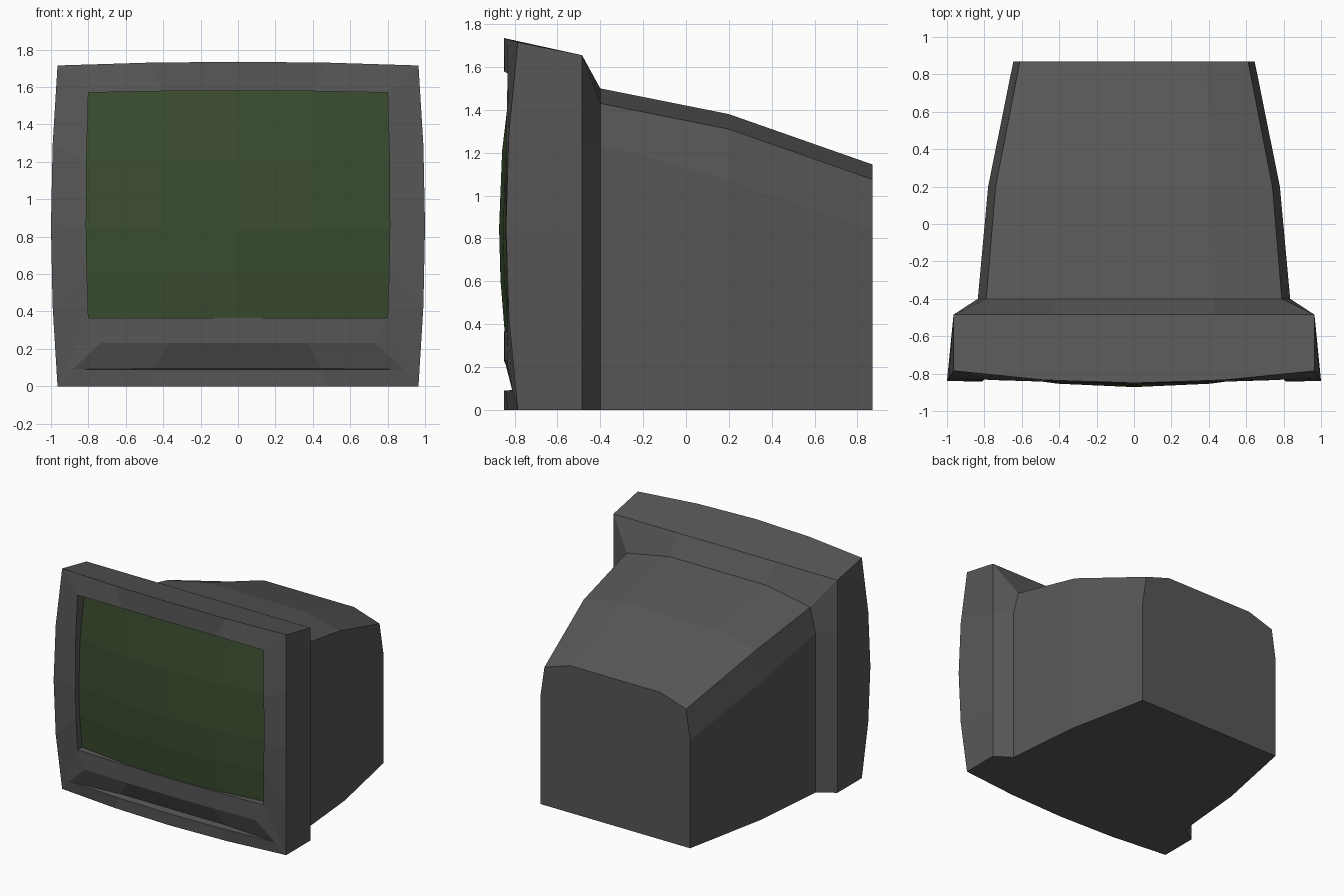
import bpy
import bmesh

cube = bpy.data.objects.get("Cube")
if cube:
    bpy.data.objects.remove(cube, do_unlink=True)


def make_material(name, rgb):
    mat = bpy.data.materials.new(name)
    mat.use_nodes = True
    mat.diffuse_color = (*rgb, 1)
    bsdf = mat.node_tree.nodes["Principled BSDF"]
    bsdf.inputs["Base Color"].default_value = (*rgb, 1)
    bsdf.inputs["Roughness"].default_value = 0.7
    return mat


grey = make_material("dark_grey_plastic", (0.095, 0.095, 0.095))
green = make_material("dark_green_glass", (0.042, 0.073, 0.028))


def strip(bm, a, b, closed=False):
    """Quads between two point lists of equal length."""
    n = len(a)
    for i in range(n if closed else n - 1):
        j = (i + 1) % n
        face(bm, [a[i], a[j], b[j], b[i]])


def face(bm, points):
    # coincident neighbours collapse a quad to a triangle
    unique = []
    for p in points:
        if p not in unique:
            unique.append(p)
    if len(unique) > 2:
        bm.faces.new([bm.verts.new(p) for p in unique])


def finish(bm, name, mat):
    bmesh.ops.remove_doubles(bm, verts=bm.verts, dist=0.0005)
    bmesh.ops.recalc_face_normals(bm, faces=bm.faces)
    mesh = bpy.data.meshes.new(name)
    bm.to_mesh(mesh)
    bm.free()
    mesh.materials.append(mat)
    obj = bpy.data.objects.new(name, mesh)
    bpy.context.collection.objects.link(obj)
    return obj


EVEN = [0, 0.25, 0.5, 0.75, 1]
UNEVEN = [0, 0.2, 0.4, 0.7, 1]


def frame_side_loop(half, low, high, bow_x, bow_top, bow_bottom, y_corner, y_mid, y_side, rows):
    """Bowed rectangle: bottom, right, top, left sides of five points each."""
    def arc(t):
        return 4 * t * (1 - t)

    def y(t, mid):
        return y_corner + (mid - y_corner) * arc(t)
    span = high - low
    bottom = [(half * (2 * t - 1), y(t, y_mid), low - bow_bottom * arc(t)) for t in EVEN]
    top = [(half * (2 * t - 1), y(t, y_mid), high + bow_top * arc(t)) for t in EVEN]
    right = [(half + bow_x * arc(t), y(t, y_side), low + span * t) for t in rows]
    left = [(-x, yy, z) for x, yy, z in right]
    return bottom, right, top, left


outer = frame_side_loop(0.965, 0, 1.715, 0.035, 0.02, 0, -0.785, -0.85, -0.84, EVEN)
inner = frame_side_loop(0.8, 0.365, 1.57, 0.012, 0.01, 0, -0.832, -0.85, -0.842, UNEVEN)
rear = frame_side_loop(0.965, 0, 1.655, 0, 0, 0, -0.485, -0.485, -0.485, EVEN)


def screen_point(p):
    x, _, z = p
    return (x, -0.872 + 0.11 * x * x + 0.11 * (z - 0.85) ** 2, z)


# Bezel: outer rim, front face and lip around the glass
bm = bmesh.new()
for o, i, r in zip(outer, inner, rear):
    strip(bm, o, r)
    strip(bm, i, [screen_point(p) for p in i])
for k in (1, 2, 3):
    strip(bm, outer[k], inner[k])


# Sloped finger groove under the screen
def row(half, z, y_end, y_mid):
    return [(half * s, y_mid + (y_end - y_mid) * s * s, z) for s in (-1, -0.5, 0, 0.5, 1)]


groove_top = row(0.735, 0.23, -0.835, -0.85)
groove_lip = row(0.885, 0.09, -0.81, -0.85)
groove_back = [groove_lip[0]] + [(x, -0.785, 0.095) for x in (-0.45, 0, 0.45)] + [groove_lip[-1]]
strip(bm, inner[0], groove_top)
strip(bm, groove_top, groove_back)
strip(bm, groove_back, groove_lip)
strip(bm, groove_lip, outer[0])
for e in (0, -1):
    face(bm, [inner[0][e], groove_top[e], groove_lip[e], outer[0][e]])
finish(bm, "bezel", grey)

# Bulging glass, one row per pair of side points
bm = bmesh.new()
rows = []
for r, (x, _, z) in enumerate(inner[1]):
    if r == 0:
        line = inner[0]
    elif r == len(UNEVEN) - 1:
        line = inner[2]
    else:
        line = [(x * (2 * t - 1), 0, z) for t in EVEN]
    rows.append([screen_point(p) for p in line])
for a, b in zip(rows, rows[1:]):
    strip(bm, a, b)
finish(bm, "screen", green)


# Rear housing: lofted sections (y, side x, side z, corner x, corner z, crown x, crown z)
def section(y, sx, sz, cx, cz, tx, tz):
    half = [(sx, y, 0), (sx, y, sz), (cx, y, cz), (tx, y, tz)]
    return half + [(-x, yy, z) for x, yy, z in reversed(half)]


sections = [
    section(-0.485, 0.965, 1.24, 0.965, 1.655, 0.43, 1.655),
    section(-0.40, 0.835, 1.24, 0.79, 1.43, 0.42, 1.50),
    section(0.20, 0.78, 1.07, 0.74, 1.31, 0.41, 1.38),
    section(0.87, 0.645, 0.84, 0.61, 1.075, 0.39, 1.145),
]
bm = bmesh.new()
for a, b in zip(sections, sections[1:]):
    strip(bm, a, b, closed=True)
face(bm, sections[-1])
finish(bm, "rear_housing", grey)

# Underside of the bezel is closed by its rim; everything stays faceted
